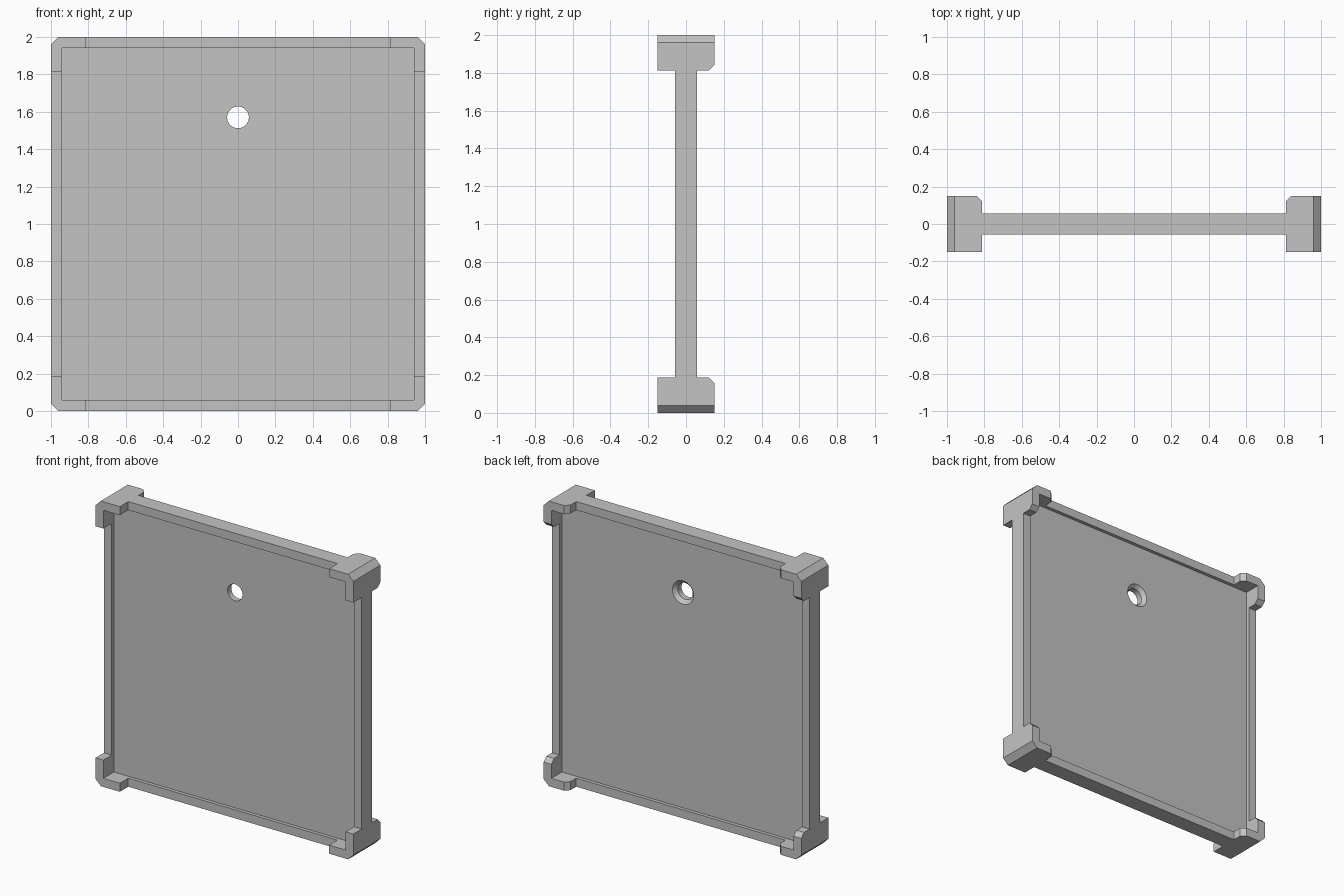
import bpy
import bmesh
from math import pi
from mathutils import Matrix

cube = bpy.data.objects.get("Cube")
if cube:
    bpy.data.objects.remove(cube, do_unlink=True)

MID = 1.0       # height of the frame centre, also its half size
INNER = 0.94    # inner edge of the rim
TIP = 0.812     # where the corner brackets end
CUT = 0.96      # start of the outer corner chamfer
DEPTH = 0.15    # half depth of the brackets
RAIL = 0.057    # half depth of the rails
PANEL = 0.033   # half depth of the panel

grey = bpy.data.materials.new("plain grey")
grey.use_nodes = True
colour = (0.55, 0.55, 0.55, 1)
grey.diffuse_color = colour
grey.node_tree.nodes["Principled BSDF"].inputs["Base Color"].default_value = colour


def finish(name, bm):
    bmesh.ops.recalc_face_normals(bm, faces=bm.faces)
    mesh = bpy.data.meshes.new(name)
    bm.to_mesh(mesh)
    bm.free()
    mesh.materials.append(grey)
    obj = bpy.data.objects.new(name, mesh)
    bpy.context.collection.objects.link(obj)
    return obj


def box(name, x0, x1, y, z0, z1):
    bm = bmesh.new()
    bmesh.ops.create_cube(bm, size=1)
    for v in bm.verts:
        v.co.x = x1 if v.co.x > 0 else x0
        v.co.y = y if v.co.y > 0 else -y
        v.co.z = MID + (z1 if v.co.z > 0 else z0)
    return finish(name, bm)


def bracket(name, sx, sz):
    """L-shaped corner with a chamfered outside and chamfered back tips."""
    outline = [(CUT, 1), (1, CUT), (1, TIP), (INNER, TIP),
               (INNER, INNER), (TIP, INNER), (TIP, 1)]
    bm = bmesh.new()
    face = bm.faces.new([bm.verts.new((sx * x, -DEPTH, MID + sz * z)) for x, z in outline])
    new = bmesh.ops.extrude_face_region(bm, geom=[face])["geom"]
    moved = [g for g in new if isinstance(g, bmesh.types.BMVert)]
    bmesh.ops.translate(bm, verts=moved, vec=(0, 2 * DEPTH, 0))
    bmesh.ops.recalc_face_normals(bm, faces=bm.faces)

    def at_tip(edge):
        back = all(v.co.y > 0 for v in edge.verts)
        side = all(abs(v.co.x) < TIP + 0.001 for v in edge.verts)
        level = all(abs(v.co.z - MID) < TIP + 0.001 for v in edge.verts)
        return back and (side or level)

    bmesh.ops.bevel(bm, geom=[e for e in bm.edges if at_tip(e)], offset=0.03,
                    offset_type='OFFSET', segments=1, affect='EDGES')
    return finish(name, bm)


# Corner brackets
for side, sx in (("left", 1), ("right", -1)):
    for level, sz in (("top", 1), ("bottom", -1)):
        bracket(f"{level}_{side}_bracket", sx, sz)

# Rails between the brackets
box("left_rail", INNER, 1, RAIL, -TIP, TIP)
box("right_rail", -1, -INNER, RAIL, -TIP, TIP)
box("top_rail", -TIP, TIP, RAIL, INNER, 1)
box("bottom_rail", -TIP, TIP, RAIL, -1, -INNER)

# Recessed panel
panel = box("panel", -INNER, INNER, PANEL, -INNER, INNER)

# Countersunk hole, cut from the back: a revolved profile of (radius, y)
profile = [(0, -0.1), (0.058, -0.1), (0.058, 0.008), (0.082, PANEL), (0.082, 0.1), (0, 0.1)]
bm = bmesh.new()
verts = [bm.verts.new((r, y, 0)) for r, y in profile]
edges = [bm.edges.new(pair) for pair in zip(verts, verts[1:])]
bmesh.ops.spin(bm, geom=verts + edges, cent=(0, 0, 0), axis=(0, 1, 0),
               angle=2 * pi, steps=40)
bmesh.ops.remove_doubles(bm, verts=bm.verts, dist=0.0001)
bmesh.ops.transform(bm, matrix=Matrix.Translation((0, 0, 1.57)), verts=bm.verts)
cutter = finish("hole_cutter", bm)
cutter.hide_render = True

cut = panel.modifiers.new("hole", 'BOOLEAN')
cut.operation = 'DIFFERENCE'
cut.solver = 'EXACT'
cut.object = cutter
bpy.ops.object.select_all(action='DESELECT')
panel.select_set(True)
bpy.context.view_layer.objects.active = panel
bpy.ops.object.modifier_apply(modifier=cut.name)
bpy.data.objects.remove(cutter, do_unlink=True)
bpy.ops.object.shade_smooth_by_angle(angle=pi / 6)
